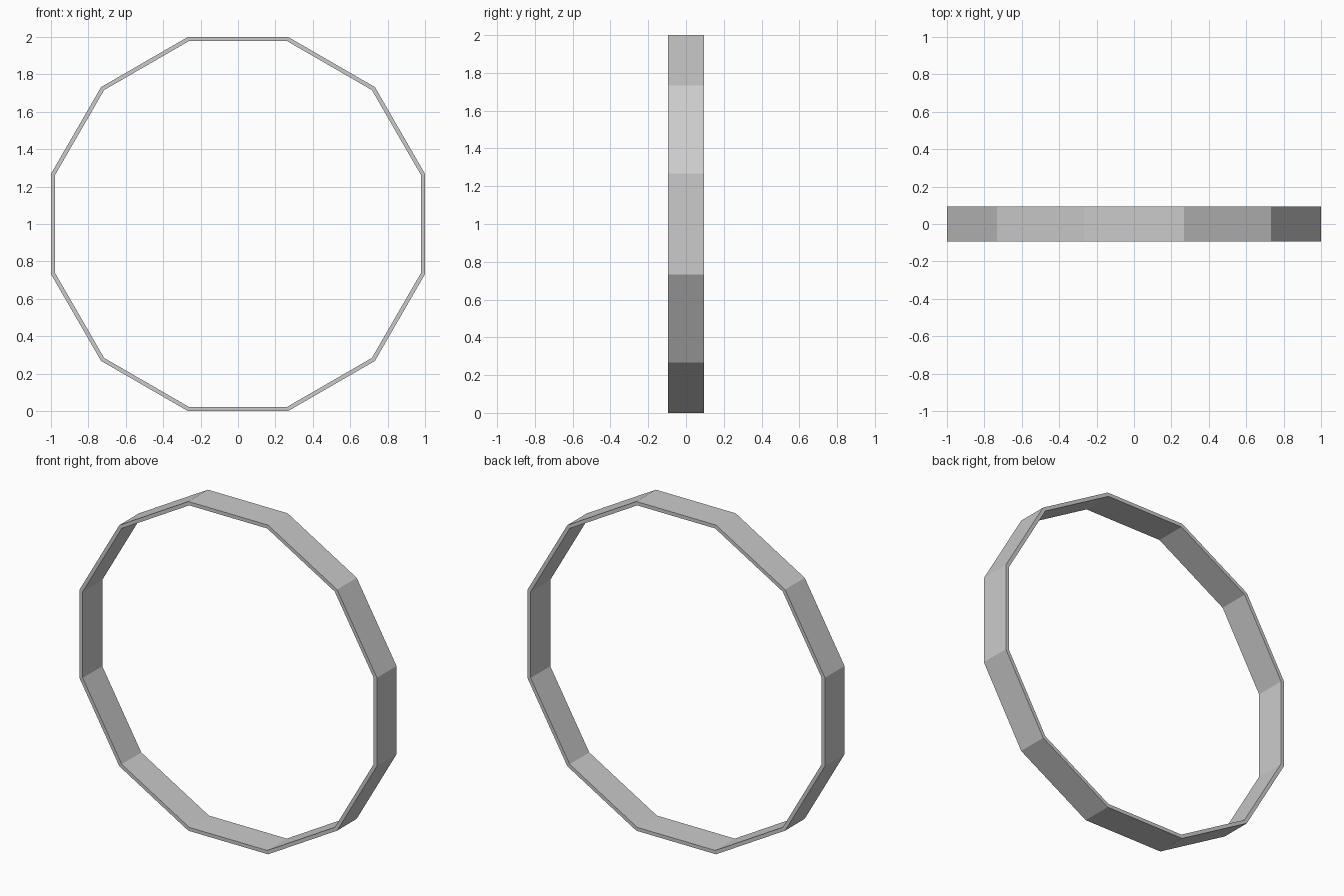
import bpy, bmesh
from math import pi, sin, cos

if "Cube" in bpy.data.objects:
    bpy.data.objects.remove(bpy.data.objects["Cube"])

SIDES = 12
HALF_DEPTH = 0.094
OUTER, INNER = 1.0, 0.978   # distances from centre to the flats


def loop(bm, apothem, y):
    """Twelve-sided loop with a flat side at top and bottom."""
    r = apothem / cos(pi / SIDES)
    angles = [2 * pi * (i + 0.5) / SIDES for i in range(SIDES)]
    return [bm.verts.new((r * cos(a), y, 1 + r * sin(a))) for a in angles]


# Ring band: rectangular section swept around the twelve-sided loop
bm = bmesh.new()
section = [(OUTER, -HALF_DEPTH), (OUTER, HALF_DEPTH),
           (INNER, HALF_DEPTH), (INNER, -HALF_DEPTH)]
loops = [loop(bm, a, y) for a, y in section]
for k in range(4):
    a, b = loops[k], loops[(k + 1) % 4]
    for i in range(SIDES):
        j = (i + 1) % SIDES
        bm.faces.new((a[i], a[j], b[j], b[i]))
bmesh.ops.recalc_face_normals(bm, faces=bm.faces)

mesh = bpy.data.meshes.new("ring_band")
bm.to_mesh(mesh)
bm.free()
bpy.context.collection.objects.link(bpy.data.objects.new("ring_band", mesh))
